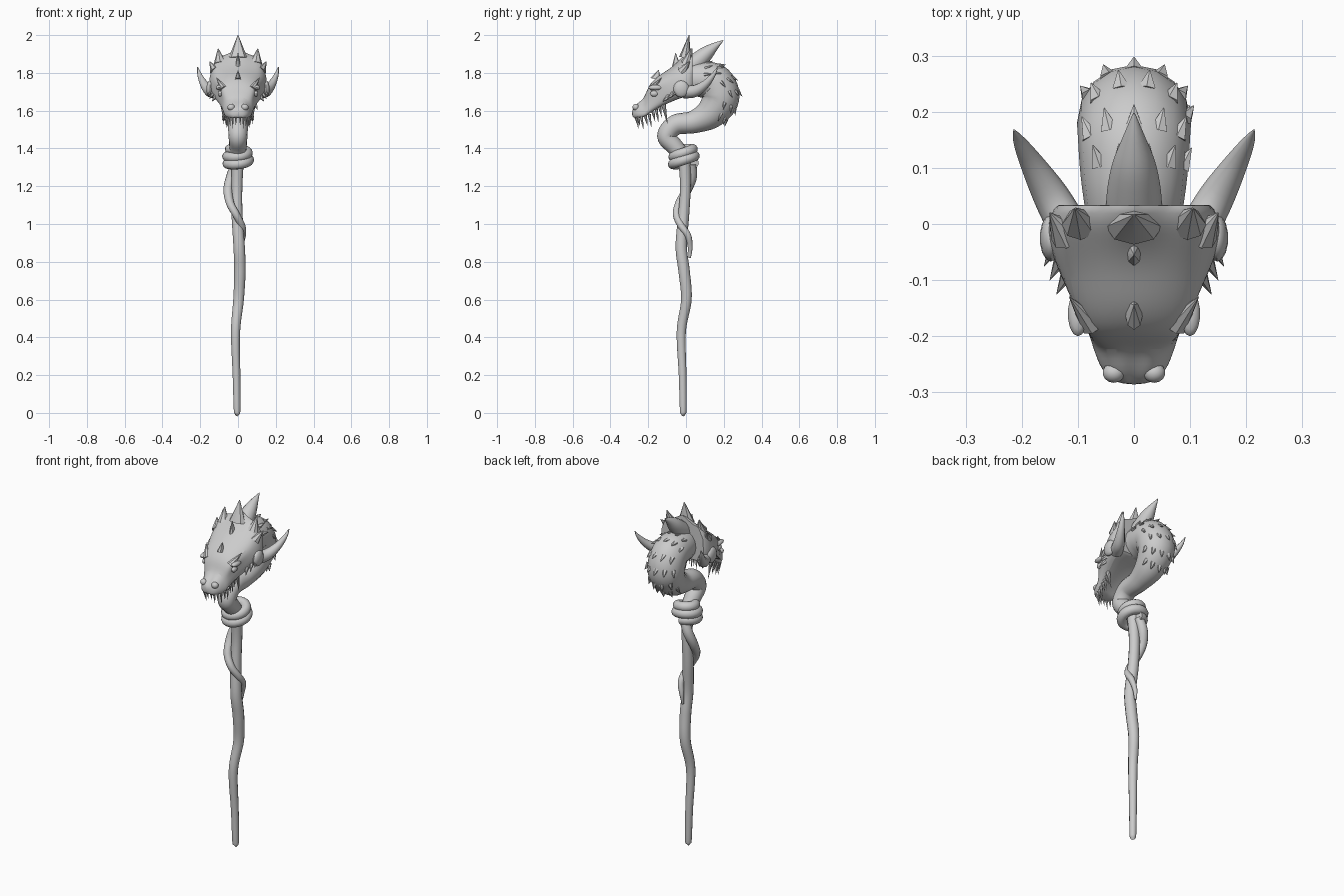
import bpy, bmesh, math
from mathutils import Vector, Matrix

if "Cube" in bpy.data.objects:
    bpy.data.objects.remove(bpy.data.objects["Cube"])


def finish(obj, angle=40):
    bpy.ops.object.select_all(action='DESELECT')
    obj.select_set(True)
    bpy.context.view_layer.objects.active = obj
    bpy.ops.object.shade_smooth_by_angle(angle=math.radians(angle))
    return obj


def mesh_object(name, bm, angle=40):
    bmesh.ops.recalc_face_normals(bm, faces=bm.faces)
    me = bpy.data.meshes.new(name)
    bm.to_mesh(me)
    bm.free()
    obj = bpy.data.objects.new(name, me)
    bpy.context.collection.objects.link(obj)
    return finish(obj, angle)


def smooth_path(pts, steps=6):
    """Catmull-Rom through (x, y, z, radius) points."""
    p = [Vector(q) for q in pts]
    p = [2 * p[0] - p[1]] + p + [2 * p[-1] - p[-2]]
    out = []
    for a, b, c, d in zip(p, p[1:], p[2:], p[3:]):
        for i in range(steps):
            t = i / steps
            out.append(0.5 * (2 * b + (c - a) * t + (2 * a - 5 * b + 4 * c - d) * t * t
                              + (3 * b - a - 3 * c + d) * t ** 3))
    return out + [p[-2]]


def tube(name, pts, steps=6, sides=4):
    path = smooth_path(pts, steps)
    cu = bpy.data.curves.new(name, 'CURVE')
    cu.dimensions = '3D'
    cu.bevel_depth = 1.0
    cu.bevel_resolution = sides
    cu.use_fill_caps = True
    sp = cu.splines.new('POLY')
    sp.points.add(len(path) - 1)
    for q, v in zip(sp.points, path):
        q.co = (v[0], v[1], v[2], 1)
        q.radius = max(v[3], 0.001)
    obj = bpy.data.objects.new(name, cu)
    bpy.context.collection.objects.link(obj)
    bpy.ops.object.select_all(action='DESELECT')
    obj.select_set(True)
    bpy.context.view_layer.objects.active = obj
    bpy.ops.object.convert(target='MESH')
    return finish(bpy.context.object, 60)


def spike(bm, base, tip, rx, ry, n=8):
    base, tip = Vector(base), Vector(tip)
    z = (tip - base).normalized()
    x = Vector((1, 0, 0))
    x = (x - z * x.dot(z)).normalized()
    rot = Matrix((x, z.cross(x), z)).transposed().to_4x4()
    mat = Matrix.Translation((base + tip) / 2) @ rot @ Matrix.Diagonal((rx, ry, 1, 1))
    bmesh.ops.create_cone(bm, cap_ends=True, segments=n, radius1=1, radius2=0.04,
                          depth=(tip - base).length, matrix=mat)


def ball(bm, centre, size):
    bmesh.ops.create_uvsphere(bm, u_segments=14, v_segments=8, radius=1,
                              matrix=Matrix.Translation(centre) @ Matrix.Diagonal((*size, 1)))


# Crooked shaft and the vine twisting round it
tube("shaft", [(-.005, -.015, 0, .012), (-.005, -.015, .015, .018), (-.008, -.018, .2, .021),
               (-.013, -.025, .43, .025), (.003, .002, .6, .029), (.01, -.01, .75, .031),
               (.006, -.025, .88, .031), (-.005, -.012, 1.05, .03), (-.005, -.003, 1.2, .029),
               (0, -.01, 1.38, .035)])
tube("vine", [(-.01, .03, 1.32, .026), (-.035, .03, 1.25, .028), (-.052, .005, 1.18, .025),
              (-.042, -.035, 1.11, .022), (-.01, -.05, 1.05, .02), (.02, -.025, .99, .019),
              (.025, .01, .94, .017), (.012, .022, .88, .013), (.006, .02, .82, .006)])

# Coils binding the neck to the shaft
coil = []
for i in range(31):
    a, t = i / 30 * 5 * math.pi, i / 30
    r = .053 + .012 * math.sin(math.pi * t) - .016 * t
    y = r * math.sin(a + 1.5)
    coil.append((r * math.cos(a + 1.5), y - .012, 1.31 + .095 * t + .22 * y, .027))
tube("neck_binding", coil, 2)

# Hooked neck
neck_pts = [(0, -.01, 1.35, .042), (0, -.06, 1.41, .046), (0, -.103, 1.465, .05),
            (0, -.055, 1.525, .054), (0, .04, 1.54, .06), (0, .13, 1.585, .082),
            (0, .182, 1.665, .1), (0, .155, 1.745, .1), (0, .085, 1.765, .095),
            (0, .01, 1.76, .085)]
tube("neck", neck_pts, 6, 6)

# Overlapping scales on the back of the neck
bm = bmesh.new()
path = smooth_path(neck_pts, 6)
for row, i in enumerate(range(32, 50, 3)):
    c, nxt = path[i].xyz, path[i - 1].xyz
    t = (nxt - c).normalized()
    up = Vector((1, 0, 0)).cross(t)
    if up.dot(c - Vector((0, .06, 1.65))) < 0:
        up = -up
    for k in range(-2, 3):
        a = (k + (row % 2) * .5) * .5
        n = up * math.cos(a) + Vector((1, 0, 0)) * math.sin(a)
        r = path[i][3]
        spike(bm, c + n * (r - .008), c + n * (r + .012) + t * .035, .018, .011, 6)
mesh_object("neck_scales", bm, 30)

# Head: cross-sections from snout to the back of the skull
# y, top z, then (x, z) of mid, brow, temple, cheek, jaw, then bottom z
sections = [
    (-.287, 1.60, .012, 1.605, .022, 1.60, .03, 1.59, .03, 1.575, .02, 1.565, 1.565),
    (-.262, 1.63, .022, 1.642, .045, 1.63, .06, 1.605, .06, 1.575, .045, 1.555, 1.56),
    (-.218, 1.665, .025, 1.665, .048, 1.65, .065, 1.62, .078, 1.58, .065, 1.56, 1.575),
    (-.203, 1.73, .045, 1.728, .085, 1.71, .075, 1.66, .08, 1.60, .07, 1.575, 1.585),
    (-.15, 1.785, .05, 1.78, .115, 1.75, .10, 1.70, .10, 1.64, .08, 1.605, 1.62),
    (-.09, 1.82, .06, 1.815, .125, 1.785, .135, 1.73, .13, 1.67, .10, 1.635, 1.65),
    (-.04, 1.865, .065, 1.85, .125, 1.835, .15, 1.775, .155, 1.70, .12, 1.655, 1.67),
    (.005, 1.93, .06, 1.885, .115, 1.885, .15, 1.81, .16, 1.72, .13, 1.67, 1.68),
    (.034, 1.95, .055, 1.89, .105, 1.90, .14, 1.82, .14, 1.73, .115, 1.68, 1.69)]
bm = bmesh.new()
rings = []
for s in sections:
    half = [(s[i], s[i + 1]) for i in range(2, 12, 2)]
    loop = [(0, s[1])] + half + [(0, s[12])] + [(-x, z) for x, z in reversed(half)]
    rings.append([bm.verts.new((x, s[0], z)) for x, z in loop])
for a, b in zip(rings, rings[1:]):
    for i in range(12):
        j = (i + 1) % 12
        bm.faces.new((a[i], a[j], b[j], b[i]))
for r in (rings[0], rings[-1]):
    bm.faces.new(r)
cl = bm.edges.layers.float.new('crease_edge')
for i in range(12):
    bm.edges.get((rings[-1][i], rings[-1][(i + 1) % 12]))[cl] = .9
head = mesh_object("head", bm, 50)
head.modifiers.new("smooth", 'SUBSURF').levels = 2
head.modifiers["smooth"].render_levels = 2

# Crown points, forehead ridges and cheek points
bm = bmesh.new()
spike(bm, (0, -.005, 1.88), (0, .016, 2.0), .05, .032)
spike(bm, (0, -.05, 1.82), (0, -.055, 1.905), .018, .028)
spike(bm, (0, -.16, 1.765), (0, -.145, 1.815), .016, .03)
for s in (-1, 1):
    spike(bm, (s * .095, 0, 1.85), (s * .105, .028, 1.93), .034, .03)
    spike(bm, (s * .12, -.02, 1.81), (s * .15, .02, 1.86), .03, .03)
    spike(bm, (s * .075, -.18, 1.715), (s * .115, -.13, 1.775), .022, .02)
    for y, z, x in ((-.11, 1.66, .12), (-.085, 1.675, .132), (-.06, 1.69, .142)):
        spike(bm, (s * x, y + .02, z + .015), (s * (x + .018), y - .015, z - .012), .012, .016, 6)
mesh_object("crown_spikes", bm, 35)

# Large crest horn behind the head, and the side horns
tube("crest_horn", [(0, .01, 1.82, .05), (0, .06, 1.86, .048), (0, .11, 1.905, .038),
                    (0, .155, 1.942, .02), (0, .197, 1.972, .002)], 4)
for s, side in ((-1, "left"), (1, "right")):
    tube(side + "_horn", [(s * .115, -.01, 1.70, .036), (s * .148, .05, 1.705, .032),
                          (s * .18, .105, 1.742, .022), (s * .203, .145, 1.79, .012),
                          (s * .214, .167, 1.83, .002)], 4)

# Ears, eyes and nostrils
for name, centre, size in (("ears", (.148, -.025, 1.715), (.02, .042, .045)),
                           ("eyes", (.094, -.168, 1.69), (.013, .022, .016)),
                           ("brows", (.1, -.16, 1.722), (.018, .04, .014)),
                           ("nostrils", (.036, -.265, 1.618), (.02, .018, .018))):
    bm = bmesh.new()
    for s in (-1, 1):
        ball(bm, (s * centre[0], centre[1], centre[2]), size)
    mesh_object(name, bm)

# Teeth along the lip, and long rear fangs
bm = bmesh.new()
lip = smooth_path([(.012, -.268, 1.575, 0), (.045, -.255, 1.572, 0), (.063, -.215, 1.572, 0),
                   (.07, -.175, 1.595, 0), (.075, -.14, 1.62, 0)], 2)
for s in (-1, 1):
    for i, p in enumerate(lip):
        length = .072 if i % 2 else .055
        spike(bm, (s * p.x, p.y, p.z), (s * p.x * .92, p.y + .012, p.z - length), .008, .009, 6)
    spike(bm, (s * .08, -.12, 1.635), (s * .075, -.098, 1.53), .012, .013, 8)
mesh_object("teeth", bm)
